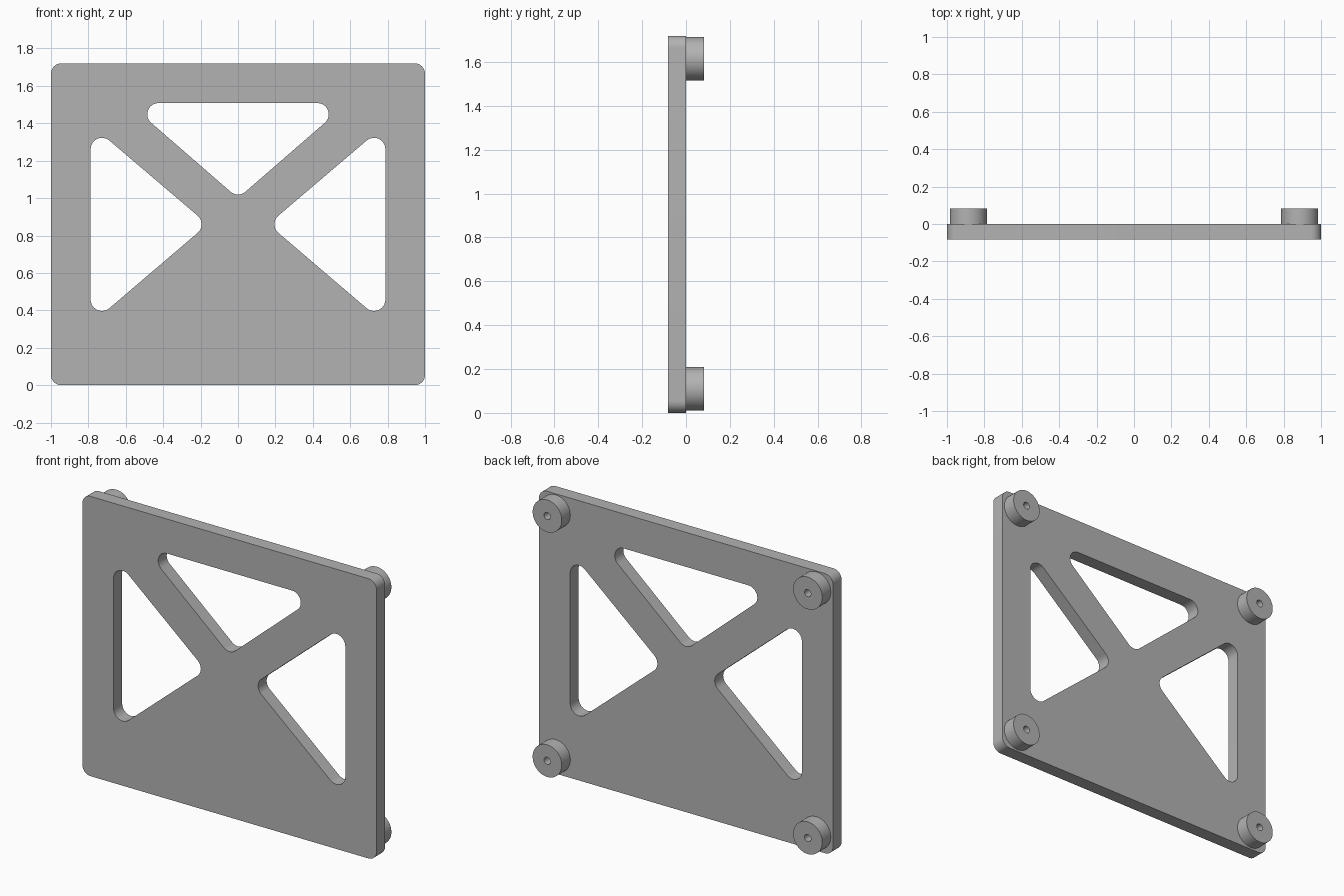
import bpy
import bmesh
from math import atan2, cos, sin, pi, radians
from mathutils import Vector

cube = bpy.data.objects.get("Cube")
if cube:
    bpy.data.objects.remove(cube, do_unlink=True)

THICK = 0.083
HEIGHT = 1.72

grey = bpy.data.materials.new("plain grey")
grey.use_nodes = True
grey.diffuse_color = (0.45, 0.45, 0.45, 1)
grey.node_tree.nodes["Principled BSDF"].inputs["Base Color"].default_value = grey.diffuse_color


def circle(x, z, r, n=64):
    return [(x + r * cos(2 * pi * i / n), z + r * sin(2 * pi * i / n)) for i in range(n)]


def rounded(centres, r, steps=12):
    """Outline around arc centres listed counter-clockwise."""
    pts = []
    n = len(centres)
    for i, c in enumerate(centres):
        c = Vector(c)
        before = c - Vector(centres[i - 1])
        after = Vector(centres[(i + 1) % n]) - c
        start = atan2(before.y, before.x) - pi / 2
        turn = (atan2(after.y, after.x) - pi / 2 - start) % (2 * pi)
        for k in range(steps + 1):
            a = start + turn * k / steps
            pts.append((c.x + r * cos(a), c.y + r * sin(a)))
    return pts


def slab(name, loops, y0, y1):
    """Fill an outline with holes in the xz plane and thicken it along y."""
    bm = bmesh.new()
    edges = []
    for loop in loops:
        vs = [bm.verts.new((x, y0, z)) for x, z in loop]
        edges += [bm.edges.new((v, vs[i - 1])) for i, v in enumerate(vs)]
    bmesh.ops.triangle_fill(bm, use_beauty=True, edges=edges, normal=(0, -1, 0))
    ext = bmesh.ops.extrude_face_region(bm, geom=bm.faces[:], use_keep_orig=True)
    moved = [g for g in ext["geom"] if isinstance(g, bmesh.types.BMVert)]
    bmesh.ops.translate(bm, verts=moved, vec=(0, y1 - y0, 0))
    bmesh.ops.recalc_face_normals(bm, faces=bm.faces[:])
    mesh = bpy.data.meshes.new(name)
    bm.to_mesh(mesh)
    bm.free()
    mesh.materials.append(grey)
    obj = bpy.data.objects.new(name, mesh)
    bpy.context.collection.objects.link(obj)
    bpy.ops.object.select_all(action="DESELECT")
    obj.select_set(True)
    bpy.context.view_layer.objects.active = obj
    bpy.ops.object.shade_smooth_by_angle(angle=radians(30))
    return obj


# Plate with three rounded triangular openings
R = 0.055
border = rounded([(R - 1, R), (1 - R, R), (1 - R, HEIGHT - R), (R - 1, HEIGHT - R)], R)
top_window = rounded([(0, 1.079), (0.425, 1.448), (-0.425, 1.448)], 0.06)
left_window = rounded([(0.256, 0.86), (0.727, 0.458), (0.727, 1.261)], 0.061)
right_window = [(-x, z) for x, z in left_window]
slab("plate", [border, top_window, left_window, right_window], -THICK, 0)

# Round standoffs on the back, each with a blind screw hole
for side, x in (("left", 0.886), ("right", -0.886)):
    for level, z in (("lower", 0.11), ("upper", 1.615)):
        slab(f"{level}_{side}_standoff", [circle(x, z, 0.099), circle(x, z, 0.022, 32)], 0, THICK)
